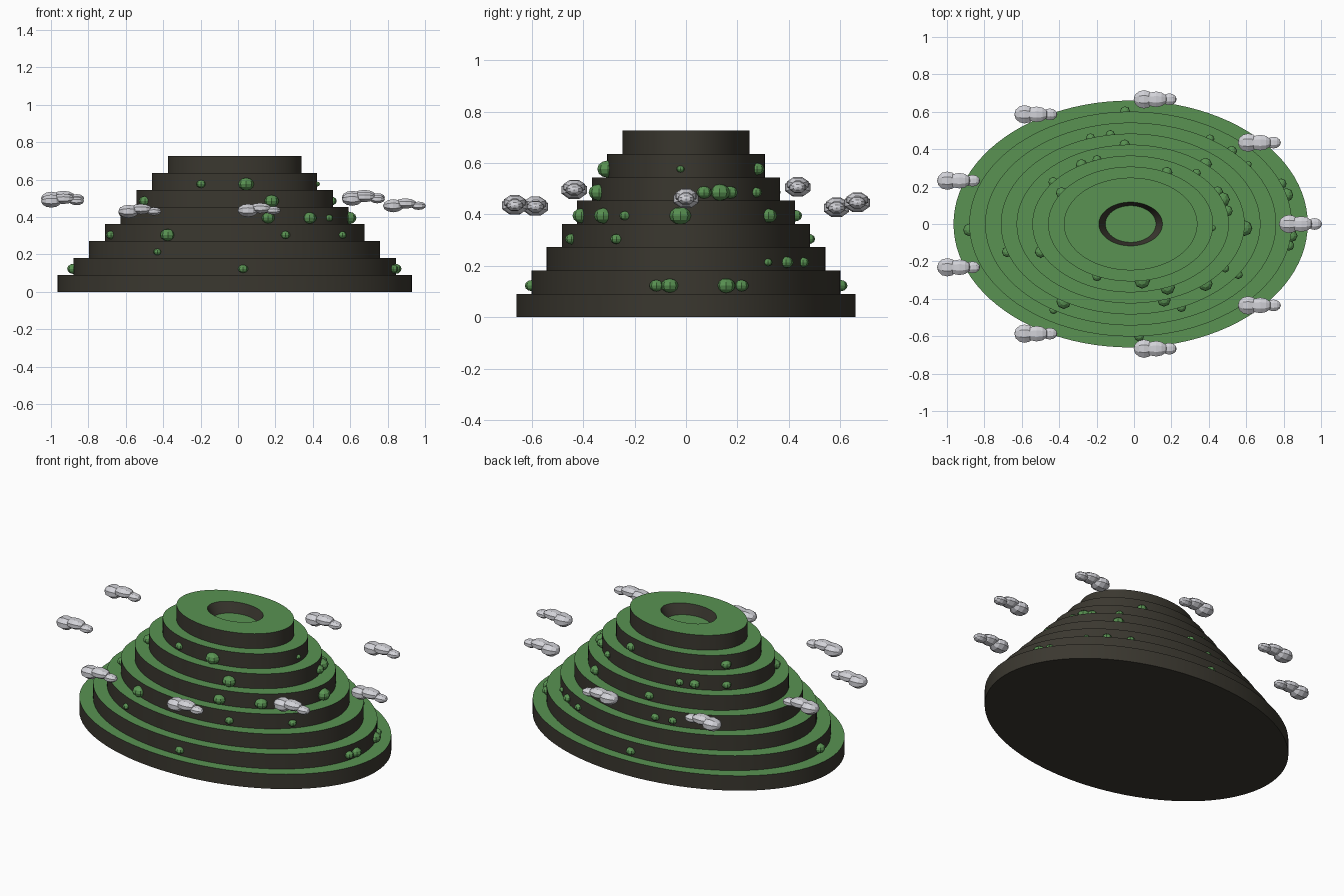
import bpy, bmesh
from math import sin, cos, pi, radians
from mathutils import Matrix, Vector

cube = bpy.data.objects.get("Cube")
if cube:
    bpy.data.objects.remove(cube)


def material(name, rgb):
    m = bpy.data.materials.new(name)
    m.use_nodes = True
    m.diffuse_color = (*rgb, 1)
    m.node_tree.nodes["Principled BSDF"].inputs["Base Color"].default_value = (*rgb, 1)
    return m


EARTH = material("dark earth", (0.043, 0.039, 0.029))
GRASS = material("grass green", (0.1, 0.29, 0.085))
CLOUD = material("cloud grey", (0.64, 0.64, 0.68))

CX = -0.018       # hill centre
STEP = 0.0907     # tier height
SIDES = 96


def radii(i):
    return 0.947 - 0.0843 * i, 0.66 - 0.0589 * i


def finish(name, bm, mats):
    me = bpy.data.meshes.new(name)
    bm.to_mesh(me)
    bm.free()
    for m in mats:
        me.materials.append(m)
    ob = bpy.data.objects.new(name, me)
    bpy.context.collection.objects.link(ob)
    return ob


def tier(name, rings):
    """Loft elliptical rings (rx, ry, z), cap both ends, grass on upward faces."""
    bm = bmesh.new()
    loops = []
    for rx, ry, z in rings:
        loops.append([bm.verts.new((CX + rx * cos(2 * pi * k / SIDES),
                                    ry * sin(2 * pi * k / SIDES), z))
                      for k in range(SIDES)])
    for a, b in zip(loops, loops[1:]):
        for k in range(SIDES):
            n = (k + 1) % SIDES
            bm.faces.new((a[k], a[n], b[n], b[k]))
    bm.faces.new(loops[0][::-1])
    bm.faces.new(loops[-1])
    bm.normal_update()
    for f in bm.faces:
        f.material_index = 1 if f.normal.z > 0.7 else 0
    ob = finish(name, bm, [EARTH, GRASS])
    bpy.ops.object.select_all(action='DESELECT')
    ob.select_set(True)
    bpy.context.view_layer.objects.active = ob
    bpy.ops.object.shade_smooth_by_angle(angle=radians(30))


# Stepped hill, the top tier hollowed into a crater
for i in range(8):
    rx, ry = radii(i)
    z = i * STEP
    rings = [(rx, ry, z), (rx, ry, z + STEP)]
    if i == 7:
        rings += [(0.17, 0.117, z + STEP), (0.135, 0.098, z + STEP - 0.06)]
    tier(f"hill_tier_{i + 1}", rings)


def blob(bm, centre, size, turn=Matrix()):
    bmesh.ops.create_uvsphere(
        bm, u_segments=8, v_segments=6, radius=1,
        matrix=Matrix.Translation(centre) @ Matrix.Diagonal((*size, 1)) @ turn)


# Bushes set into the tier walls: tier -> (angle, radius)
BUSHES = {
    1: [(-87, .027), (-11, .028), (-6, .034), (15, .036), (21, .028), (92, .028), (183, .034)],
    2: [(-122, .022), (36, .018), (46, .028), (57, .024)],
    3: [(-162, .028), (-121, .04), (-67, .026), (-34, .024), (99, .025), (108, .025)],
    4: [(-73, .036), (-49, .038), (-34, .022), (-3, .042), (49, .034), (93, .028)],
    5: [(-156, .032), (-68, .04), (11, .03), (21, .04), (28, .03), (48, .024),
        (110, .025), (120, .03), (142, .026)],
    6: [(-114, .026), (-82, .042), (-4, .016), (64, .03), (147, .03)],
}
for i, row in BUSHES.items():
    rx, ry = radii(i)
    for n, (angle, r) in enumerate(row):
        a = radians(angle)
        bm = bmesh.new()
        blob(bm, (CX + rx * cos(a), ry * sin(a), i * STEP + 0.032), (r, r, r * 0.8))
        finish(f"bush_{i}_{n + 1}", bm, [GRASS])

# Ring of small clouds, each of three overlapping puffs
HEIGHTS = [0.46, 0.505, 0.445, 0.425, 0.50, 0.485, 0.43, 0.435, 0.495]
PUFFS = [(-0.06, 0, 0.055, 0.053, 0.038),
         (0.005, 0.012, 0.06, 0.045, 0.03),
         (0.075, 0, 0.04, 0.034, 0.024)]
SIDEWAYS = Matrix.Rotation(pi / 2, 4, 'Y') @ Matrix.Rotation(pi / 8, 4, 'Z')
for n, z in enumerate(HEIGHTS):
    a = 2 * pi * n / len(HEIGHTS)
    centre = Vector((0.94 * cos(a) - 0.055, 0.677 * sin(a), z))
    centre.x += 0.0 if cos(a) < 0 else 0.005
    bm = bmesh.new()
    for dx, dz, sx, sy, sz in PUFFS:
        blob(bm, centre + Vector((dx, 0, dz)), (sx, sy, sz), SIDEWAYS)
    finish(f"cloud_{n + 1}", bm, [CLOUD])
